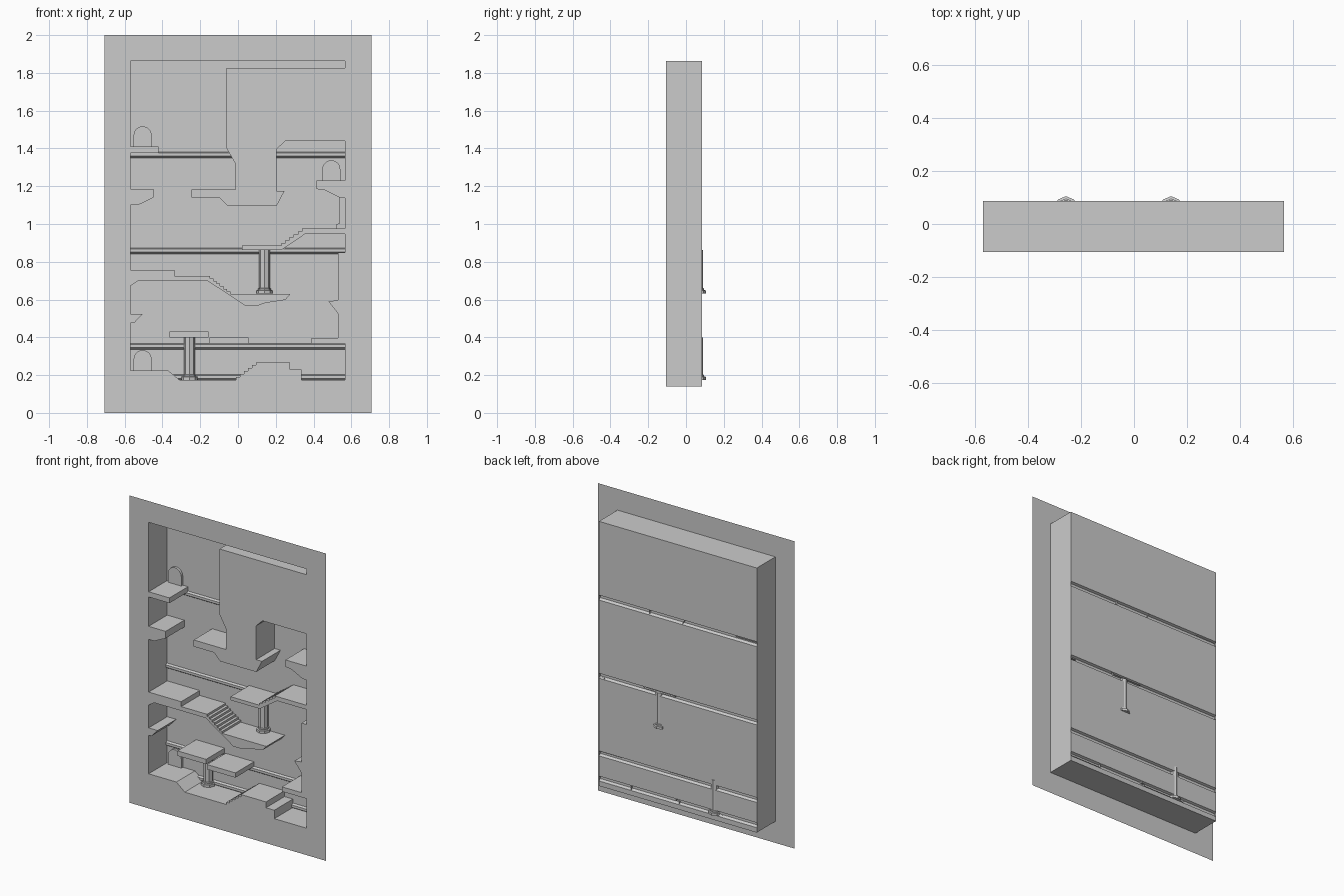
import bpy, math

if "Cube" in bpy.data.objects:
    bpy.data.objects.remove(bpy.data.objects["Cube"])

X0, X1, Z0, Z1 = -0.57, 0.567, 0.14, 1.862      # recess opening
YF, YB = -0.105, 0.086                          # front plane, back wall


def make(name, verts, faces):
    me = bpy.data.meshes.new(name)
    me.from_pydata(verts, [], faces)
    me.update()
    ob = bpy.data.objects.new(name, me)
    bpy.context.collection.objects.link(ob)
    return ob


def slab(name, pts, yf=YF, yb=YB):
    """Extrude an x-z outline from yf back to the wall, open against the wall."""
    area = sum(a[0] * b[1] - b[0] * a[1] for a, b in zip(pts, pts[1:] + pts[:1]))
    if area < 0:
        pts = pts[::-1]
    n = len(pts)
    verts = [(x, yf, z) for x, z in pts] + [(x, yb, z) for x, z in pts]
    faces = [tuple(range(n))]
    faces += [(i, i + n, (i + 1) % n + n, (i + 1) % n) for i in range(n)]
    return make(name, verts, faces)


def stairs(x0, z0, x1, z1, n):
    """Stepped outline between two points."""
    dx, dz = (x1 - x0) / n, (z1 - z0) / n
    out = []
    for i in range(n):
        x, z = x0 + i * dx, z0 + i * dz
        out += [(x, z), (x, z + dz)] if dz > 0 else [(x, z), (x + dx, z)]
    return out + [(x1, z1)]


def door(name, x, z, w=0.095, h=0.107):
    r = w / 2
    arc = [(x + r * math.cos(a), z + h - r + r * math.sin(a))
           for a in [math.pi * i / 12 for i in range(13)]]
    slab(name, [(x - r, z), (x + r, z)] + arc, YB - 0.016)


def column(name, x, y, rings):
    """Octagonal turned column from (radius, z) rings."""
    n = 8
    verts = [(x + r * math.sin(math.tau * i / n), y + r * math.cos(math.tau * i / n), z)
             for r, z in rings for i in range(n)]
    faces = [(k * n + i, k * n + n + i, k * n + n + (i + 1) % n, k * n + (i + 1) % n)
             for k in range(len(rings) - 1) for i in range(n)]
    faces += [tuple(range(n)), tuple(reversed(range(len(verts) - n, len(verts))))]
    return make(name, verts, faces)


# Flat front frame around the opening
outer = [(-0.708, 0), (0.708, 0), (0.708, 2), (-0.708, 2)]
inner = [(X0, Z0), (X1, Z0), (X1, Z1), (X0, Z1)]
make("front_frame", [(x, YF, z) for x, z in outer + inner],
     [(i, (i + 1) % 4, (i + 1) % 4 + 4, i + 4) for i in range(4)])

# Recess side walls
make("recess_sides", [(x, y, z) for y in (YF, YB) for x, z in inner],
     [(i, (i + 1) % 4, (i + 1) % 4 + 4, i + 4) for i in range(4)])

# Back wall with pressed-in horizontal mouldings
prof = [(YB, Z0)]
for zc in (0.188, 0.352, 0.857, 1.366):
    prof += [(YB, zc - 0.016), (YB - 0.015, zc - 0.006),
             (YB - 0.015, zc + 0.010), (YB, zc + 0.016)]
prof.append((YB, Z1))
m = len(prof)
make("back_wall", [(x, y, z) for x in (X0, X1) for y, z in prof],
     [(i, i + m, i + m + 1, i + 1) for i in range(m - 1)])

# Ground with slope and steps
slab("ground", [(X0, Z0), (X0, 0.225), (-0.37, 0.225), (-0.31, 0.175)]
     + stairs(-0.01, 0.175, 0.115, 0.268, 6)
     + [(0.275, 0.268), (0.275, 0.23), (0.335, 0.23), (0.335, 0.175), (X1, 0.175), (X1, Z0)])

# Large hanging block at the upper right
slab("upper_block", [(-0.06, 1.825), (-0.06, 1.40), (-0.013, 1.317), (-0.013, 1.183),
                     (-0.246, 1.183), (-0.246, 1.14), (-0.10, 1.14), (-0.055, 1.095),
                     (0.204, 1.095), (0.246, 1.175), (0.204, 1.175), (0.204, 1.395),
                     (0.25, 1.44), (X1, 1.44), (X1, 1.825)])

# Ledges on the left
slab("top_left_ledge", [(X0, 1.41), (-0.42, 1.41), (-0.42, 1.376), (X0, 1.376)])
slab("mid_left_ledge", [(X0, 1.185), (-0.447, 1.185), (-0.447, 1.14), (-0.53, 1.10), (X0, 1.10)])
slab("small_left_ledge", [(X0, 0.524), (-0.505, 0.524), (-0.55, 0.476), (X0, 0.476)])

# Ledges on the right
slab("door_ledge_right", [(0.415, 1.23), (X1, 1.23), (X1, 1.138), (0.537, 1.14),
                          (0.458, 1.18), (0.415, 1.185)])
slab("right_wall_block", [(0.53, 0.85), (0.53, 0.597), (0.479, 0.59), (0.53, 0.525),
                          (0.53, 0.397), (0.39, 0.397), (0.39, 0.367), (X1, 0.367), (X1, 0.85)])

# Stepped platforms
slab("right_stair_platform", [(0.02, 0.862), (0.02, 0.885)]
     + stairs(0.23, 0.885, 0.36, 0.975, 6)
     + [(X1, 0.975), (X1, 0.947), (0.355, 0.947), (0.23, 0.862)])
slab("left_stair_platform", [(X0, 0.757), (-0.336, 0.757), (-0.336, 0.725)]
     + stairs(-0.167, 0.725, -0.04, 0.63, 7)
     + [(0.278, 0.63), (0.25, 0.598), (0.145, 0.582), (0.10, 0.566), (0.04, 0.566),
        (0, 0.593), (-0.16, 0.698), (-0.53, 0.698), (X0, 0.672)])
slab("low_platform_upper", [(-0.362, 0.43), (-0.156, 0.43), (-0.156, 0.398), (-0.362, 0.398)])
slab("low_platform_lower", [(-0.15, 0.398), (0.055, 0.398), (0.055, 0.367), (-0.15, 0.367)])

# Arched doors on the back wall
door("door_top_left", -0.505, 1.41)
door("door_right", 0.494, 1.23)
door("door_bottom_left", -0.505, 0.225)

# Octagonal support columns
for nm, x, zb, zt in (("column_low", -0.257, 0.175, 0.399), ("column_mid", 0.14, 0.632, 0.862)):
    column(nm, x, 0.062, [(0.043, zb), (0.043, zb + 0.016), (0.034, zb + 0.018),
                          (0.034, zb + 0.026), (0.029, zb + 0.028), (0.029, zt)])

# Half column against the right wall
slab("column_right", [(0.522, 0.975), (X1, 0.975), (X1, 1.14), (0.537, 1.14),
                      (0.537, 1.003), (0.522, 0.999)], 0.033)
